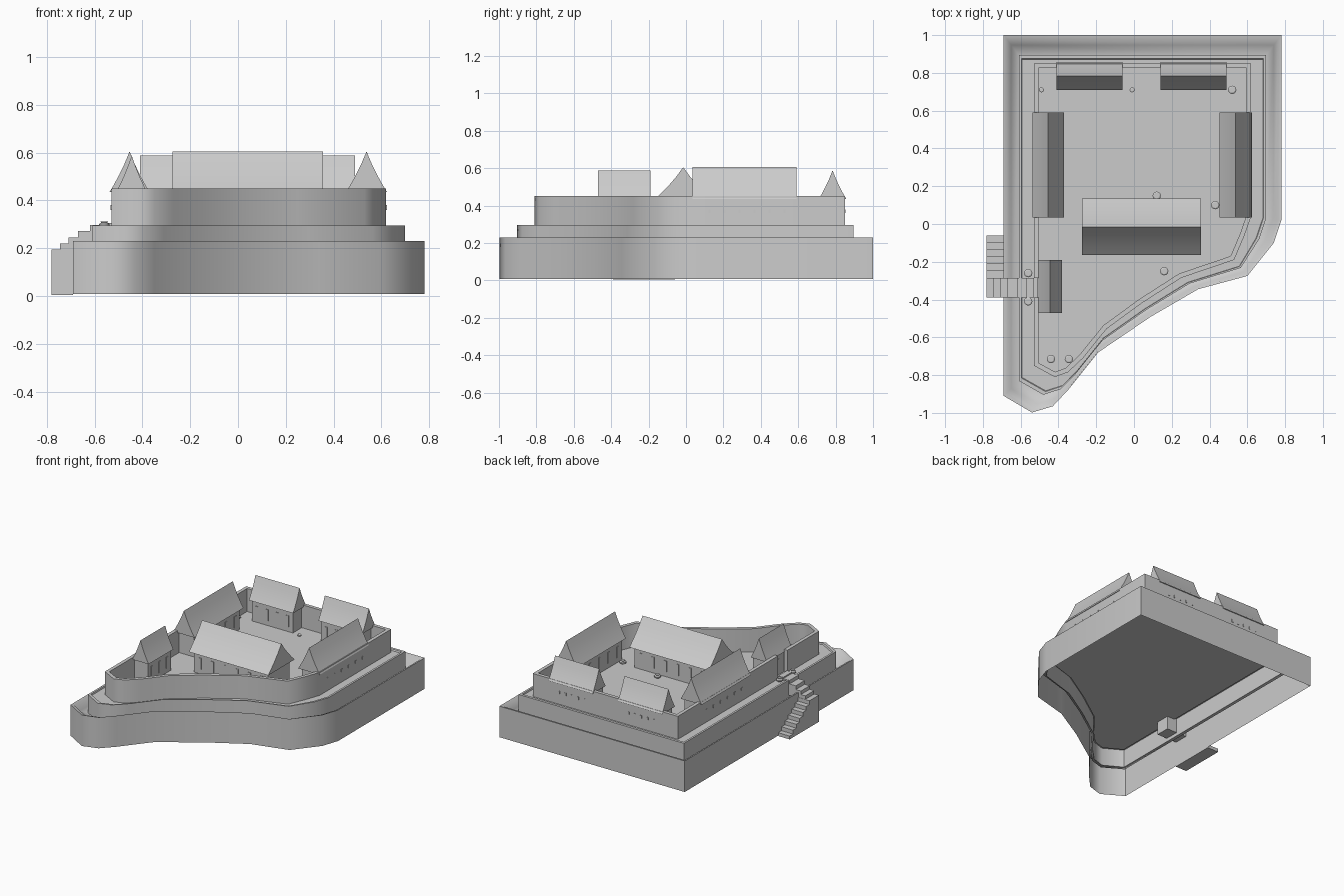
import bpy, bmesh, math
from mathutils import Vector

if "Cube" in bpy.data.objects:
    bpy.data.objects.remove(bpy.data.objects["Cube"])

# Matching outlines of the bottom terrace and the top wall
BASE = [(-.69, 1), (.78, 1), (.78, .02), (.74, -.1), (.6, -.275), (.34, -.345), (.09, -.49),
        (-.19, -.68), (-.35, -.88), (-.43, -.965), (-.54, -.998), (-.69, -.91)]
WALL = [(-.53, .85), (.62, .85), (.62, .04), (.585, -.06), (.53, -.19), (.25, -.285), (.04, -.42),
        (-.145, -.555), (-.27, -.71), (-.35, -.785), (-.42, -.81), (-.53, -.75)]
FLOOR = .285


def mix(t):
    return [(a[0] + (b[0] - a[0]) * t, min(a[1] + (b[1] - a[1]) * t, 1 - .21 * t))
            for a, b in zip(BASE, WALL)]


def finish(name, bm, smooth=None):
    bmesh.ops.recalc_face_normals(bm, faces=bm.faces)
    me = bpy.data.meshes.new(name)
    bm.to_mesh(me)
    bm.free()
    ob = bpy.data.objects.new(name, me)
    bpy.context.collection.objects.link(ob)
    if smooth:
        bpy.ops.object.select_all(action='DESELECT')
        ob.select_set(True)
        bpy.context.view_layer.objects.active = ob
        bpy.ops.object.shade_smooth_by_angle(angle=math.radians(smooth))
    return ob


def loft(name, loops, closed=True, cap_last=False, cap_first=False, smooth=50):
    """Skin a row of equally long 3D loops."""
    bm = bmesh.new()
    rows = [[bm.verts.new(p) for p in lp] for lp in loops]
    n = len(rows[0])
    for r, s in zip(rows, rows[1:]):
        for i in range(n if closed else n - 1):
            j = (i + 1) % n
            bm.faces.new((r[i], r[j], s[j], s[i]))
    if cap_last:
        bm.faces.new(rows[-1])
    if cap_first:
        bm.faces.new(rows[0])
    return finish(name, bm, smooth)


def at(pts, z):
    return [(x, y, z) for x, y in pts]


def inset(pts, d):
    """Offset an open clockwise path inwards."""
    out = []
    for i, p in enumerate(pts):
        p = Vector(p)
        a = (p - Vector(pts[i - 1])).normalized() if i else None
        b = (Vector(pts[i + 1]) - p).normalized() if i < len(pts) - 1 else None
        a, b = a or b, b or a
        na, nb = Vector((a.y, -a.x)), Vector((b.y, -b.x))
        m = (na + nb).normalized()
        out.append(tuple(p + m * d / max(m.dot(na), .4)))
    return out


def boxes(name, spans):
    """One object from (x0, x1, y0, y1, z0, z1) boxes."""
    bm = bmesh.new()
    for x0, x1, y0, y1, z0, z1 in spans:
        vs = bmesh.ops.create_cube(bm, size=1)['verts']
        for v in vs:
            v.co = (x1 if v.co.x > 0 else x0, y1 if v.co.y > 0 else y0, z1 if v.co.z > 0 else z0)
    return finish(name, bm)


# Terraces: the lower one has a sunken walk behind its edge, the upper one a thin rim
mid = mix(.5)
loft("lower_terrace", [at(BASE, .008), at(BASE, .23), at(mix(.1), .225), at(mix(.25), .18), at(mid, .165)])
loft("upper_terrace", [at(mid, .165), at(mid, .295), at(mix(.59), .295), at(mix(.61), FLOOR)], cap_last=True)

# Courtyard wall, open at the gate
path = [(-.53, -.285)] + WALL + [(-.53, -.39)]
inner = inset(path, .025)
sections = [[(*o, FLOOR), (*o, .45), (*i, .45), (*i, FLOOR)] for o, i in zip(path, inner)]
loft("courtyard_wall", sections, cap_first=True, cap_last=True)


# Halls with flared gable roofs
def hall(name, x0, x1, y0, y1, top, eave=.435, windows=5):
    along_x = x1 - x0 > y1 - y0
    cx, cy = (x0 + x1) / 2, (y0 + y1) / 2
    half = min(x1 - x0, y1 - y0) / 2
    length = max(x1 - x0, y1 - y0) / 2
    rise = top - eave
    side = [(1, 0), (.83, .14), (.52, .42), (.25, .7), (0, 1)]
    prof = [(-a * half, eave + h * rise) for a, h in side]
    prof += [(a * half, eave + h * rise) for a, h in side[-2::-1]]

    def place(u, v, z):
        return (cx + u, cy + v, z) if along_x else (cx + v, cy + u, z)
    loft(name + "_roof", [[place(u, v, z) for v, z in prof] for u in (-length, length)],
         cap_first=True, cap_last=True)
    # body, plus projecting window frames on the long sides
    L, H = length * .93, half * .8

    def span(u0, u1, v0, v1, z0, z1):
        a, b = place(u0, v0, z0), place(u1, v1, z1)
        return (a[0], b[0], a[1], b[1], z0, z1)
    boxes(name + "_body", [span(-L, L, -H, H, FLOOR, eave + .01)])
    frames = []
    for k in range(windows):
        u = -L + (k + .5) * 2 * L / windows
        frames += [span(u - .01, u + .01, s * H - .004, s * H + .004, .32, .4) for s in (-1, 1)]
    boxes(name + "_windows", frames)


hall("main_hall", -.275, .355, -.165, .135, .605, windows=6)
hall("left_hall", -.538, -.37, .035, .59, .605)
hall("right_hall", .452, .624, .035, .59, .605)
hall("gate_house", -.51, -.38, -.47, -.19, .588, windows=3)
hall("back_left_hall", -.41, -.06, .71, .857, .588, windows=4)
hall("back_right_hall", .14, .49, .71, .857, .588, windows=4)

# Small windows on the outside of the wall
slots = [(x + k * .05 - .006, x + k * .05 + .006, .846, .853, .36, .38)
         for x in (-.34, .21) for k in range(5)]
slots += [(sx - .003, sx + .003, .12 + k * .08, .132 + k * .08, .36, .38)
          for sx in (-.53, .62) for k in range(6)]
boxes("wall_windows", slots)

# Stairs: a flight along the terrace, a landing, a flight up to the gate
steps = [(-.78, -.69, -.06 - (k + 1) * .0375, -.06 - k * .0375, .004, .028 * (k + 1)) for k in range(6)]
steps.append((-.78, -.69, -.39, -.285, .004, .195))
edges = [-.745, -.71, -.67, -.62, -.57, -.53]
steps += [(a, b, -.388, -.287, .19, z)
          for a, b, z in zip(edges, edges[1:], (.22, .245, .272, .297, .306))]
boxes("gate_stairs", steps)

# Urns in the courtyard and beside the gate
URN = [(.012, 0), (.022, .008), (.022, .016), (.013, .022), (.015, .026)]
for x, y, s in [(.12, .15, 1), (.43, .1, 1), (.16, -.25, 1), (-.56, -.26, 1), (-.56, -.41, 1),
                (-.44, -.715, 1), (-.345, -.715, 1), (-.49, .71, .6), (-.01, .71, .6), (.52, .71, 1)]:
    rings = [[(x + r * s * math.cos(k * math.pi / 6), y + r * s * math.sin(k * math.pi / 6), FLOOR + z * s)
              for k in range(12)] for r, z in URN]
    loft("urn", rings, cap_first=True, cap_last=True)
